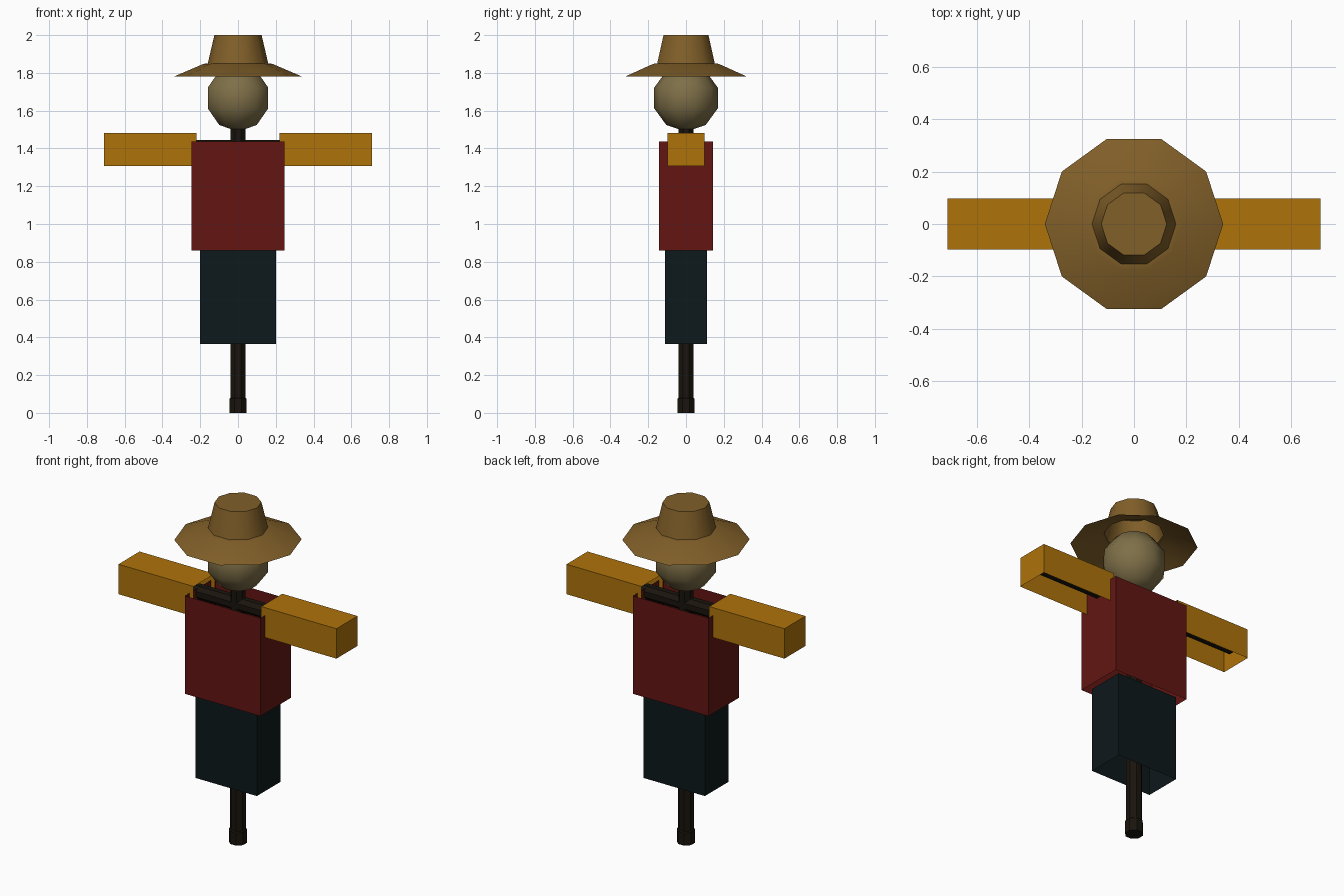
import bpy, bmesh, math
from mathutils import Matrix, Vector

if "Cube" in bpy.data.objects:
    bpy.data.objects.remove(bpy.data.objects["Cube"])


def material(name, rgb):
    m = bpy.data.materials.new(name)
    m.diffuse_color = (*rgb, 1)
    m.use_nodes = True
    m.node_tree.nodes["Principled BSDF"].inputs["Base Color"].default_value = m.diffuse_color
    return m


STRAW = material("straw_hat", (0.22, 0.115, 0.022))
SACK = material("sackcloth", (0.21, 0.16, 0.065))
RED = material("red_cloth", (0.125, 0.008, 0.006))
NAVY = material("dark_cloth", (0.004, 0.009, 0.011))
OCHRE = material("ochre_cloth", (0.42, 0.17, 0.003))
WOOD = material("dark_wood", (0.010, 0.007, 0.004))


def finish(name, bm, mat, smooth=None):
    me = bpy.data.meshes.new(name)
    bm.to_mesh(me)
    bm.free()
    ob = bpy.data.objects.new(name, me)
    bpy.context.collection.objects.link(ob)
    me.materials.append(mat)
    if smooth:
        bpy.ops.object.select_all(action='DESELECT')
        ob.select_set(True)
        bpy.context.view_layer.objects.active = ob
        bpy.ops.object.shade_smooth_by_angle(angle=math.radians(smooth))
    return ob


def cloth_box(name, mat, x, y, z, open_sides):
    """Thin box between the given ranges, without the faces facing open_sides."""
    bm = bmesh.new()
    bmesh.ops.create_cube(bm, size=1)
    bm.normal_update()
    gone = [f for f in bm.faces
            if any(f.normal.dot(Vector(d)) > 0.9 for d in open_sides)]
    bmesh.ops.delete(bm, geom=gone, context='FACES')
    for v in bm.verts:
        v.co = [(r[0] + r[1]) / 2 + c * (r[1] - r[0]) for r, c in zip((x, y, z), v.co)]
    return finish(name, bm, mat)


def lathe(name, profile, sides, mat, turn=0.0, cap_end=False, cap_start=False, smooth=None):
    """Stack rings of (radius, height) around the z axis."""
    bm = bmesh.new()
    rings = [[bm.verts.new((r * math.cos(turn + 2 * math.pi * i / sides),
                            r * math.sin(turn + 2 * math.pi * i / sides), z))
              for i in range(sides)] for r, z in profile]
    for a, b in zip(rings, rings[1:]):
        for i in range(sides):
            j = (i + 1) % sides
            bm.faces.new((a[i], a[j], b[j], b[i]))
    if cap_end:
        bm.faces.new(rings[-1])
    if cap_start:
        bm.faces.new(rings[0][::-1])
    return finish(name, bm, mat, smooth)


UP, DOWN = (0, 0, 1), (0, 0, -1)

# wooden frame: upright with a slightly wider foot, and the crossbar in the sleeves
lathe("upright_pole", [(0.05, 0), (0.05, 0.075), (0.044, 0.08), (0.042, 1.56)], 8, WOOD,
      turn=math.pi / 8, cap_end=True, cap_start=True)
bar = lathe("crossbar", [(0.042, -0.68), (0.042, 0.68)], 8, WOOD,
            turn=math.pi / 8, cap_end=True, cap_start=True)
bar.data.transform(Matrix.Translation((0, 0, 1.407)) @ Matrix.Rotation(math.pi / 2, 4, 'Y'))

# clothes: open tubes of cloth
cloth_box("trousers", NAVY, (-0.20, 0.20), (-0.11, 0.11), (0.365, 0.87), [UP, DOWN])
cloth_box("shirt", RED, (-0.246, 0.246), (-0.142, 0.142), (0.86, 1.437), [UP, DOWN])

# sleeves, open below and at the shoulder
for side, s in (("left", -1), ("right", 1)):
    cloth_box(side + "_sleeve", OCHRE, tuple(sorted((0.22 * s, 0.71 * s))),
              (-0.098, 0.098), (1.306, 1.482), [DOWN, (-s, 0, 0)])

# head
bm = bmesh.new()
bmesh.ops.create_uvsphere(bm, u_segments=10, v_segments=5, radius=0.177,
                          matrix=Matrix.Translation((0, 0, 1.667)))
finish("head", bm, SACK, smooth=60)

# hat: sloping brim and tapered crown
lathe("hat", [(0.34, 1.78), (0.182, 1.848), (0.16, 1.85), (0.125, 2.0)], 10, STRAW,
      cap_end=True, smooth=40)
